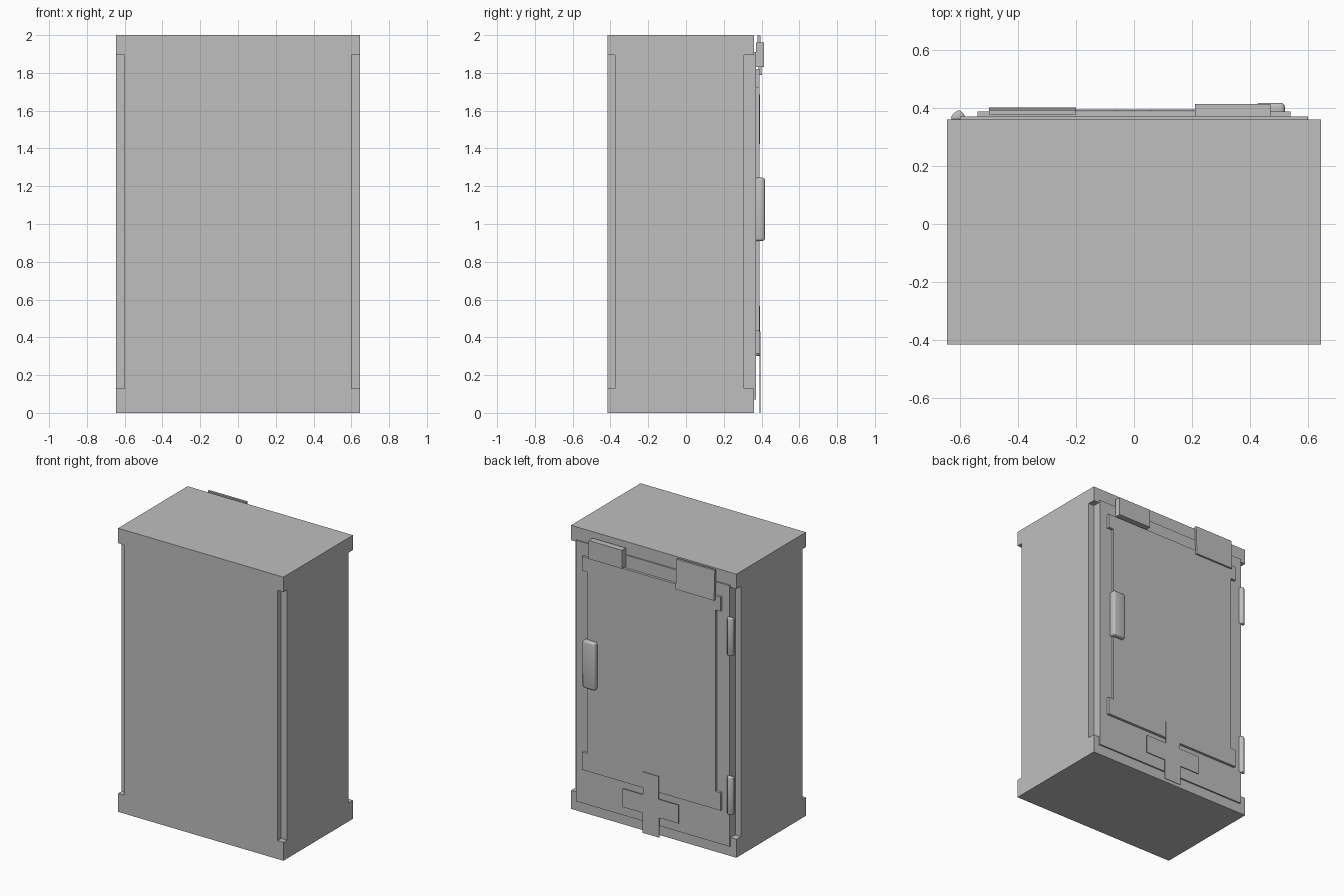
import bpy
import bmesh

cube = bpy.data.objects.get("Cube")
if cube:
    bpy.data.objects.remove(cube)

grey = bpy.data.materials.new("plain_grey")
grey.use_nodes = True
grey.diffuse_color = (0.52, 0.52, 0.52, 1)
grey.node_tree.nodes["Principled BSDF"].inputs["Base Color"].default_value = grey.diffuse_color


def finish(name, bm, smooth=False):
    bmesh.ops.recalc_face_normals(bm, faces=bm.faces)
    mesh = bpy.data.meshes.new(name)
    bm.to_mesh(mesh)
    bm.free()
    mesh.materials.append(grey)
    obj = bpy.data.objects.new(name, mesh)
    bpy.context.collection.objects.link(obj)
    if smooth:
        mesh.shade_smooth()
    return obj


def prism(name, outline, low, high, axis="z", smooth=False):
    """Extrude a flat outline along z (outline in x, y) or y (outline in x, z)."""
    bm = bmesh.new()

    def place(a, b, depth):
        return (a, b, depth) if axis == "z" else (a, depth, b)

    rings = [[bm.verts.new(place(a, b, d)) for a, b in outline] for d in (low, high)]
    count = len(outline)
    bm.faces.new(rings[0])
    bm.faces.new(rings[1])
    for i in range(count):
        j = (i + 1) % count
        bm.faces.new((rings[0][i], rings[0][j], rings[1][j], rings[1][i]))
    return finish(name, bm, smooth)


def rect(a0, a1, b0, b1):
    return [(a0, b0), (a1, b0), (a1, b1), (a0, b1)]


# Cabinet: full-size base and top, with a shaft notched at its four corners
W, FRONT, BACK = 0.645, -0.415, 0.36
footprint = rect(-W, W, FRONT, BACK)
prism("cabinet_base", footprint, 0, 0.13)
prism("cabinet_top", footprint, 1.895, 2)
N, NF, NB = 0.60, -0.375, 0.308
right_half = [(N, FRONT), (N, NF), (W, NF), (W, NB), (N, NB), (N, BACK)]
shaft = right_half + [(-x, y) for x, y in reversed(right_half)]
prism("cabinet_shaft", shaft, 0.13, 1.895)

# Door and its raised panel with wider ends
prism("door", rect(-0.60, 0.60, 0.07, 1.91), BACK, 0.37, "y")
half = [(0.54, 0.315), (0.54, 0.44), (0.50, 0.44), (0.50, 1.72), (0.54, 1.72), (0.54, 1.82)]
prism("door_panel", half + [(-x, z) for x, z in reversed(half)], 0.37, 0.388, "y")

# Name plate near the top of the door
prism("door_plate", rect(0.21, 0.47, 1.83, 1.96), 0.37, 0.414, "y")

# Handle with softened edges
handle = prism("door_handle", rect(0.42, 0.52, 0.91, 1.245), 0.365, 0.418, "y", True)
bevel = handle.modifiers.new("soft_edges", "BEVEL")
bevel.width = 0.014
bevel.segments = 3

# Two rounded hinges with tapered ends
section = [(-0.632, 0.358), (-0.628, 0.377), (-0.603, 0.395), (-0.582, 0.374), (-0.586, 0.358)]
for label, z in (("upper", 1.555), ("lower", 0.435)):
    hinge = prism(label + "_hinge", section, z - 0.135, z + 0.135, "z", True)
    soft = hinge.modifiers.new("soft_edges", "BEVEL")
    soft.width = 0.008
    soft.segments = 2

# Tilted note at the top of the door
note = prism("note", rect(-0.50, -0.20, 1.79, 2.0), 0.378, 0.393, "y")
for v in note.data.vertices:
    v.co.y += (2.0 - v.co.z) * 0.04

# Cross of tape at the bottom of the door
arm = [(0.065, 0), (0.065, 0.14), (0.218, 0.14), (0.218, 0.27), (0.06, 0.27), (0.06, 0.43)]
prism("tape_cross", arm + [(-x, z) for x, z in reversed(arm)], 0.389, 0.394, "y")
